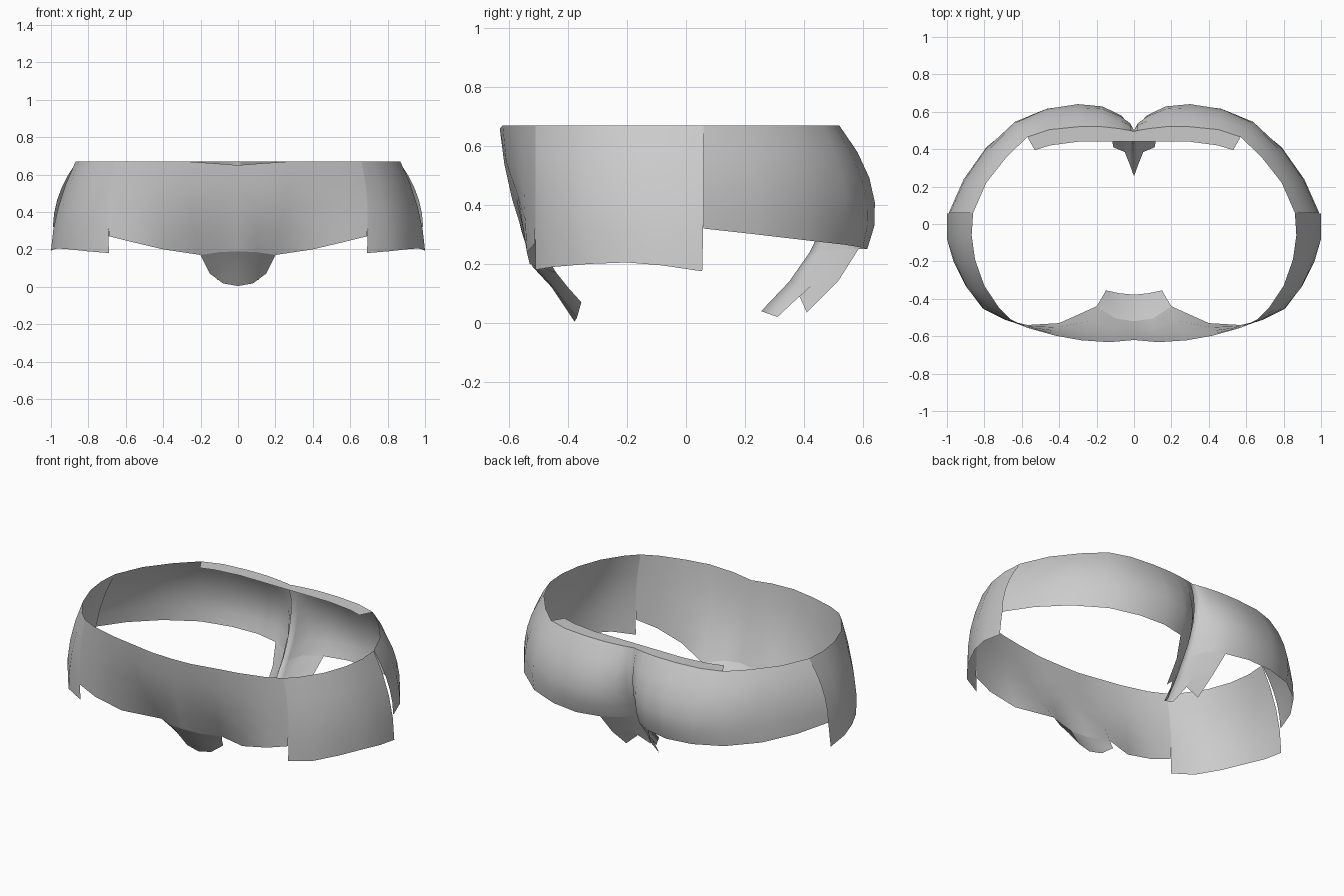
import bpy

fabric = bpy.data.materials.new("grey_fabric")
fabric.diffuse_color = (0.6, 0.6, 0.6, 1)


def curve_point(a, m, b, t):
    """Point on the parabola through a (t=0), m (t=0.5) and b (t=1)."""
    wa, wm, wb = (1 - t) * (1 - 2 * t), 4 * t * (1 - t), t * (2 * t - 1)
    return tuple(wa * p + wm * q + wb * r for p, q, r in zip(a, m, b))


def sheet(name, columns, rows=5):
    """Open mirrored surface from columns of (top, middle, bottom) points."""
    verts, faces = [], []
    for a, m, b in columns:
        verts += [curve_point(a, m, b, i / (rows - 1)) for i in range(rows)]
    for c in range(len(columns) - 1):
        for r in range(rows - 1):
            i = c * rows + r
            faces.append((i, i + 1, i + 1 + rows, i + rows))
    mesh = bpy.data.meshes.new(name)
    mesh.from_pydata(verts, [], faces)
    mesh.materials.append(fabric)
    mesh.polygons.foreach_set("use_smooth", [True] * len(faces))
    obj = bpy.data.objects.new(name, mesh)
    bpy.context.collection.objects.link(obj)
    mirror = obj.modifiers.new("mirror", 'MIRROR')
    mirror.merge_threshold = 0.001
    return obj


# Front panel, leaning inwards towards the leg openings
front = [
    ((0, -.62, .65), (0, -.585, .42), (0, -.52, .19)),
    ((.13, -.632, .66), (.11, -.59, .42), (.10, -.505, .185)),
    ((.28, -.622, .67), (.25, -.575, .42), (.20, -.44, .17)),
    ((.42, -.597, .67), (.42, -.57, .43), (.40, -.53, .20)),
    ((.57, -.555, .67), (.57, -.55, .46), (.57, -.54, .24)),
    ((.66, -.51, .67), (.69, -.51, .47), (.69, -.512, .27)),
]
sheet("front_panel", front)

# Gusset below the front panel
sheet("front_gusset", [
    (front[0][2], (0, -.455, .12), (0, -.378, .004)),
    (front[1][2], (.09, -.45, .12), (.08, -.37, .018)),
    (front[2][2], (.175, -.40, .12), (.15, -.355, .07)),
], rows=3)

# Side panels, flaring outwards to the hips
sheet("side_panels", [
    ((.66, -.51, .67), (.69, -.51, .43), (.69, -.51, .18)),
    ((.72, -.45, .67), (.78, -.46, .43), (.81, -.45, .19)),
    ((.80, -.33, .67), (.87, -.35, .43), (.90, -.33, .20)),
    ((.85, -.19, .67), (.935, -.20, .43), (.965, -.20, .205)),
    ((.868, -.06, .67), (.96, -.06, .43), (1, -.08, .195)),
    ((.86, .06, .67), (.96, .06, .43), (1, .055, .175)),
])

# Back panel with two rounded lobes and a centre crease
back = [
    ((.86, .06, .67), (.955, .06, .5), (.99, .06, .32)),
    ((.79, .22, .67), (.88, .23, .5), (.91, .24, .30)),
    ((.68, .36, .67), (.77, .39, .5), (.79, .41, .28)),
    ((.57, .465, .67), (.63, .535, .47), (.63, .54, .265)),
    ((.45, .505, .67), (.47, .607, .45), (.46, .60, .255)),
    ((.30, .52, .67), (.30, .634, .45), (.30, .615, .25)),
    ((.17, .52, .67), (.17, .625, .45), (.16, .585, .25)),
    ((.08, .51, .67), (.07, .58, .45), (.06, .53, .25)),
    ((.02, .50, .67), (.02, .535, .45), (.02, .45, .24)),
    ((0, .495, .67), (0, .495, .45), (0, .42, .24)),
]
sheet("back_panel", back, rows=6)

# Narrow strip continuing down and forwards from the crease
sheet("back_strip", [
    (back[6][2], (.13, .515, .14), (.11, .41, .035)),
    (back[7][2], (.06, .46, .16), (.05, .385, .09)),
    (back[8][2], (.02, .39, .13), (.02, .31, .02)),
    (back[9][2], (0, .35, .14), (0, .255, .04)),
], rows=3)

# Flat lip folded inwards along the top of the back
inner = [(.53, .395), (.45, .42), (.30, .44), (.17, .44), (.08, .44), (.03, .44), (0, .44)]
lip = []
for (x, y), column in zip(inner, back[3:]):
    a, b = (x, y, .668), column[0]
    lip.append((a, curve_point(a, [(p + q) / 2 for p, q in zip(a, b)], b, .5), b))
sheet("back_lip", lip, rows=2)
